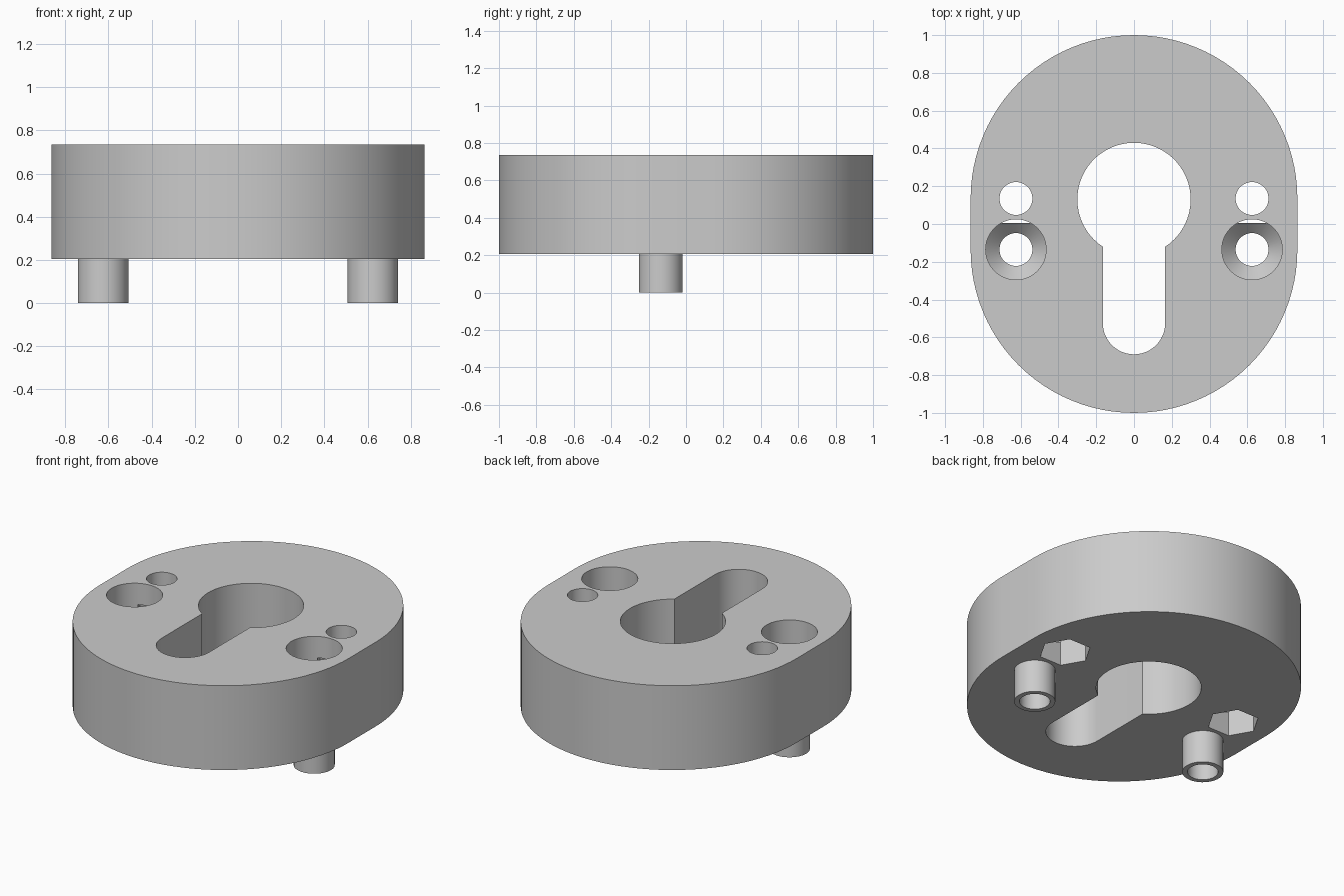
import bpy, bmesh, math

old = bpy.data.objects.get("Cube")
if old:
    bpy.data.objects.remove(old, do_unlink=True)

grey = bpy.data.materials.new("plain grey")
grey.use_nodes = True
colour = (0.6, 0.6, 0.6, 1)
grey.diffuse_color = colour
grey.node_tree.nodes["Principled BSDF"].inputs["Base Color"].default_value = colour

BOTTOM, TOP = 0.205, 0.735
SIDE, SHIFT = 0.625, 0.135      # screw positions
BORE = 0.087


def arc(cx, cy, r, start, end, n):
    """Points along an arc, both ends included (degrees)."""
    angles = [math.radians(start + (end - start) * i / n) for i in range(n + 1)]
    return [(cx + r * math.cos(a), cy + r * math.sin(a)) for a in angles]


def circle(cx, cy, r, n=48):
    return arc(cx, cy, r, 0, 360, n)[:-1]


def loft(name, sections):
    """Closed solid through matching outlines, given as (z, points) upwards."""
    bm = bmesh.new()
    rings = [[bm.verts.new((x, y, z)) for x, y in pts] for z, pts in sections]
    for low, high in zip(rings, rings[1:]):
        for i in range(len(low)):
            j = (i + 1) % len(low)
            bm.faces.new((low[i], low[j], high[j], high[i]))
    bm.faces.new(rings[0][::-1])
    bm.faces.new(rings[-1])
    bmesh.ops.recalc_face_normals(bm, faces=bm.faces)
    mesh = bpy.data.meshes.new(name)
    bm.to_mesh(mesh)
    bm.free()
    mesh.materials.append(grey)
    ob = bpy.data.objects.new(name, mesh)
    bpy.context.collection.objects.link(ob)
    return ob


def combine(target, tool, operation):
    """Apply a boolean and discard the helper solid."""
    mod = target.modifiers.new(tool.name, 'BOOLEAN')
    mod.operation, mod.solver, mod.object = operation, 'EXACT', tool
    bpy.ops.object.select_all(action='DESELECT')
    bpy.context.view_layer.objects.active = target
    target.select_set(True)
    bpy.ops.object.modifier_apply(modifier=mod.name)
    bpy.data.objects.remove(tool, do_unlink=True)


# Thick plate with rounded ends and short straight sides
outline = arc(0, SHIFT, 0.865, 0, 180, 48) + arc(0, -SHIFT, 0.865, 180, 360, 48)
plate = loft("lock_spacer_plate", [(BOTTOM, outline), (TOP, outline)])

# Keyhole opening: round head and slot with a rounded end
corner = math.degrees(math.acos(0.165 / 0.3))
keyhole = arc(0, 0.13, 0.3, -corner, 180 + corner, 48) + arc(0, -0.525, 0.165, 180, 360, 24)
combine(plate, loft("keyhole_cut", [(0, keyhole), (1, keyhole)]), 'DIFFERENCE')

for s in (-1, 1):
    x = s * SIDE
    # Hollow peg below the plate
    peg = circle(x, -SHIFT, 0.117)
    combine(plate, loft("peg", [(0, peg), (BOTTOM + 0.03, peg)]), 'UNION')
    # Deep countersunk screw hole running through the peg
    bore, head = circle(x, -SHIFT, BORE), circle(x, -SHIFT, 0.16)
    combine(plate, loft("countersink_cut",
                        [(-0.1, bore), (0.287, bore), (0.36, head), (1, head)]), 'DIFFERENCE')
    # Bolt hole with a hexagonal nut pocket from below
    bolt, nut = circle(x, SHIFT, BORE), circle(x, SHIFT, 0.15, 6)
    combine(plate, loft("nut_pocket_cut", [(0.1, nut), (0.6, nut)]), 'DIFFERENCE')
    combine(plate, loft("bolt_hole_cut", [(0.1, bolt), (1, bolt)]), 'DIFFERENCE')

bpy.ops.object.shade_smooth_by_angle(angle=math.radians(30))
